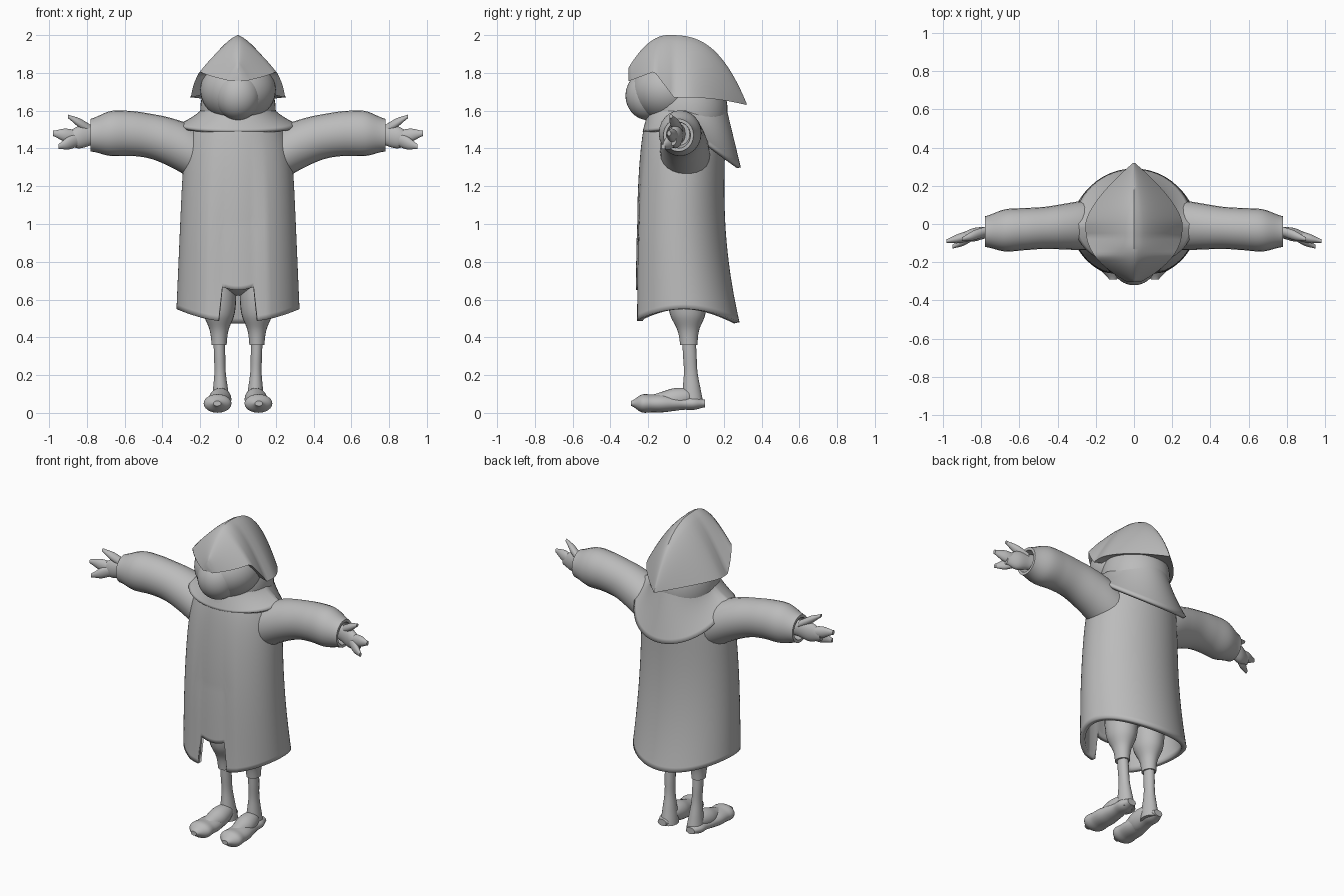
import bpy, bmesh
from math import sin, cos, pi, tau, radians, copysign
from mathutils import Vector

default_cube = bpy.data.objects.get("Cube")
if default_cube:
    bpy.data.objects.remove(default_cube, do_unlink=True)

grey = bpy.data.materials.new("plain_grey")
grey.use_nodes = True
grey.diffuse_color = (0.5, 0.5, 0.5, 1)
grey.node_tree.nodes["Principled BSDF"].inputs["Base Color"].default_value = grey.diffuse_color


def clamp(value):
    return max(0, min(1, value))


def spline(values, position):
    """Smooth curve through evenly spaced values, for a position from 0 to 1."""
    last = len(values) - 1
    index = min(int(position * last), last - 1)
    t = position * last - index
    before, start = values[max(index - 1, 0)], values[index]
    end, after = values[index + 1], values[min(index + 2, last)]
    slope_in, slope_out = (end - before) / 2, (after - start) / 2
    bend = 3 * (end - start) - 2 * slope_in - slope_out
    return start + t * (slope_in + t * (bend + t * (slope_in + slope_out - 2 * (end - start))))


def loft(name, rings, caps=True, mirror=False, thickness=0, sharp=50):
    """Skin a list of closed rings into one smooth object."""
    bm = bmesh.new()
    loops = [[bm.verts.new(point) for point in ring] for ring in rings]
    for lower, upper in zip(loops, loops[1:]):
        for i in range(len(lower)):
            bm.faces.new((lower[i - 1], lower[i], upper[i], upper[i - 1]))
    if caps:
        bm.faces.new(loops[0])
        bm.faces.new(loops[-1])
    bmesh.ops.recalc_face_normals(bm, faces=bm.faces)
    mesh = bpy.data.meshes.new(name)
    bm.to_mesh(mesh)
    bm.free()
    mesh.materials.append(grey)
    part = bpy.data.objects.new(name, mesh)
    bpy.context.collection.objects.link(part)
    if thickness:
        part.modifiers.new("thickness", 'SOLIDIFY').thickness = thickness
    if mirror:
        part.modifiers.new("mirror", 'MIRROR')
    bpy.ops.object.select_all(action='DESELECT')
    part.select_set(True)
    bpy.context.view_layer.objects.active = part
    bpy.ops.object.shade_smooth_by_angle(angle=radians(sharp))
    return part


def limb(name, start, end, radii, squash=1, arch=0, hollow=False):
    """Mirrored tube from start to end; squash scales its second cross axis."""
    start, end = Vector(start), Vector(end)
    span = end - start
    main = max(range(3), key=lambda axis: abs(span[axis]))
    across, second = [axis for axis in range(3) if axis != main]
    steps = 6 * len(radii)

    def ring(position, radius):
        points = []
        for i in range(24):
            angle = tau * i / 24
            point = start + span * position
            point.z += arch * sin(pi * position)
            point[across] += radius * cos(angle)
            point[second] += radius * squash * sin(angle)
            points.append(point)
        return points

    rings = [ring(k / steps, spline(radii, k / steps)) for k in range(steps + 1)]
    if hollow:
        rings += [ring(1, radii[-1] * 0.8), ring(0.9, radii[-1] * 0.7)]
    loft(name, rings, mirror=True)


def blob(name, centre, size):
    """Ellipsoid lofted from pole to pole."""
    rings = []
    for k in range(1, 24):
        polar = pi * k / 24
        rings.append([(centre[0] + size[0] * sin(polar) * cos(tau * i / 40),
                       centre[1] + size[1] * sin(polar) * sin(tau * i / 40),
                       centre[2] - size[2] * cos(polar)) for i in range(40)])
    loft(name, rings)


def skirt(name, rows, columns, shape, thickness):
    """Open shell; shape gives a point from the angle and the height share."""
    rings = [[shape(tau * i / columns, k / rows) for i in range(columns)] for k in range(rows + 1)]
    loft(name, rings, caps=False, thickness=thickness)


def robe_point(angle, height):
    """Flared coat with a scalloped hem, front slit and softly sunken front panel."""
    side, back = cos(angle), sin(angle)
    in_slit = back < 0 and abs(side) < 0.3
    hem = 0.65 + side * side / 4 if in_slit else 0.55 - 0.07 * back * back
    z = hem + (1.58 - hem) * height
    rise = (z - 0.45) / 1.15
    shoulder = 1 - 0.4 * rise ** 12
    depth = (0.26 - 0.04 * rise + 0.03 * (1 - rise) ** 4) * (1 - 0.1 * rise ** 12)
    recess = 0.02 * clamp(3 - 2 * z) * clamp(2 - 4 * abs(side)) if back < 0 else 0
    return ((0.33 - 0.05 * rise) * shoulder * side,
            depth * back - 0.035 * sin(pi * rise) + recess, z)


def cape_point(angle, drop):
    """Collar that flares to the shoulders and hangs as a bib behind."""
    side, back = cos(angle), sin(angle)
    fall = 0.1 + 0.23 * max(0, back) ** 0.9 + 0.04 * max(0, -back)
    depth = 0.21 + 0.08 * drop if back > 0 else 0.19 + 0.04 * drop
    return ((0.18 + 0.13 * drop ** 1.6) * side, depth * back, 1.63 - drop * fall)


def hood_ring(v):
    """Pointed arch section; v runs from the frowning brow at -1 to the rear tip at 1."""
    y = 0.32 * v
    width = 0.25 * (1 - abs(v) ** (2.5 if v < 0 else 1.5)) + 0.004
    ahead = v + 0.3
    top = 2 - (0.36 * (ahead / 1.3) ** 2.8 if ahead > 0 else 0.2 * (ahead / 0.7) ** 2)
    low = min(1.75 + 0.12 * (v + 1), 1.67 - 0.04 * max(0, v) ** 2 + 0.14 * clamp(-3 * v - 0.6))
    ring = []
    for i in range(-12, 13):
        share = abs(i / 12) ** 1.3
        ring.append((copysign(width * share ** 0.7, i), y, top + (low - top) * share))
    # Slight hollow underneath
    hollow = 0.03 * clamp(v + 1) * clamp(1 - v)
    return ring + [(width * f, y, low + hollow) for f in (0.6, 0, -0.6)]


# Clothing
skirt("robe", 40, 120, robe_point, 0.03)
skirt("cape", 12, 64, cape_point, 0.02)
loft("hood", [hood_ring(k / 20) for k in range(-19, 21)], sharp=40)

# Head
blob("neck", (0, 0.01, 1.6), (0.2, 0.21, 0.25))
blob("face", (0, -0.1, 1.71), (0.2, 0.19, 0.17))
blob("muzzle", (0, -0.2, 1.68), (0.12, 0.12, 0.13))

# Arms with hollow cuffs
limb("sleeve", (0.15, 0, 1.33), (0.78, -0.04, 1.47),
     (0.13, 0.13, 0.12, 0.11, 0.11, 0.11, 0.08), squash=1.08, arch=0.065, hollow=True)

# Hands
limb("palm", (0.7, -0.03, 1.48), (0.91, -0.07, 1.45), (0.03, 0.03, 0.035, 0.02), squash=1.7)
limb("thumb", (0.78, -0.04, 1.5), (0.9, -0.08, 1.57), (0.025, 0.025, 0.01))
limb("upper_finger", (0.85, -0.06, 1.46), (0.98, -0.09, 1.48), (0.025, 0.025, 0.01), squash=1.4)
limb("lower_finger", (0.84, -0.06, 1.45), (0.95, -0.12, 1.41), (0.025, 0.025, 0.01), squash=1.4)

# Hips and legs
blob("hips", (0, 0, 0.82), (0.22, 0.17, 0.2))
limb("trouser_leg", (0.1, 0, 0.75), (0.1, 0.015, 0.36),
     (0.09, 0.09, 0.09, 0.08, 0.05, 0.04), squash=1.15)
limb("shin", (0.1, 0.015, 0.4), (0.09, 0.035, 0.03), (0.03, 0.03, 0.03, 0.04, 0.05), squash=1.2)
limb("instep", (0.09, 0.07, 0.09), (0.1, -0.2, 0.05), (0.02, 0.05, 0.06, 0.05, 0.04))
limb("foot", (0.1, 0.1, 0.05), (0.11, -0.29, 0.05),
     (0.03, 0.05, 0.05, 0.06, 0.07, 0.07, 0.07, 0.02), squash=0.67)
